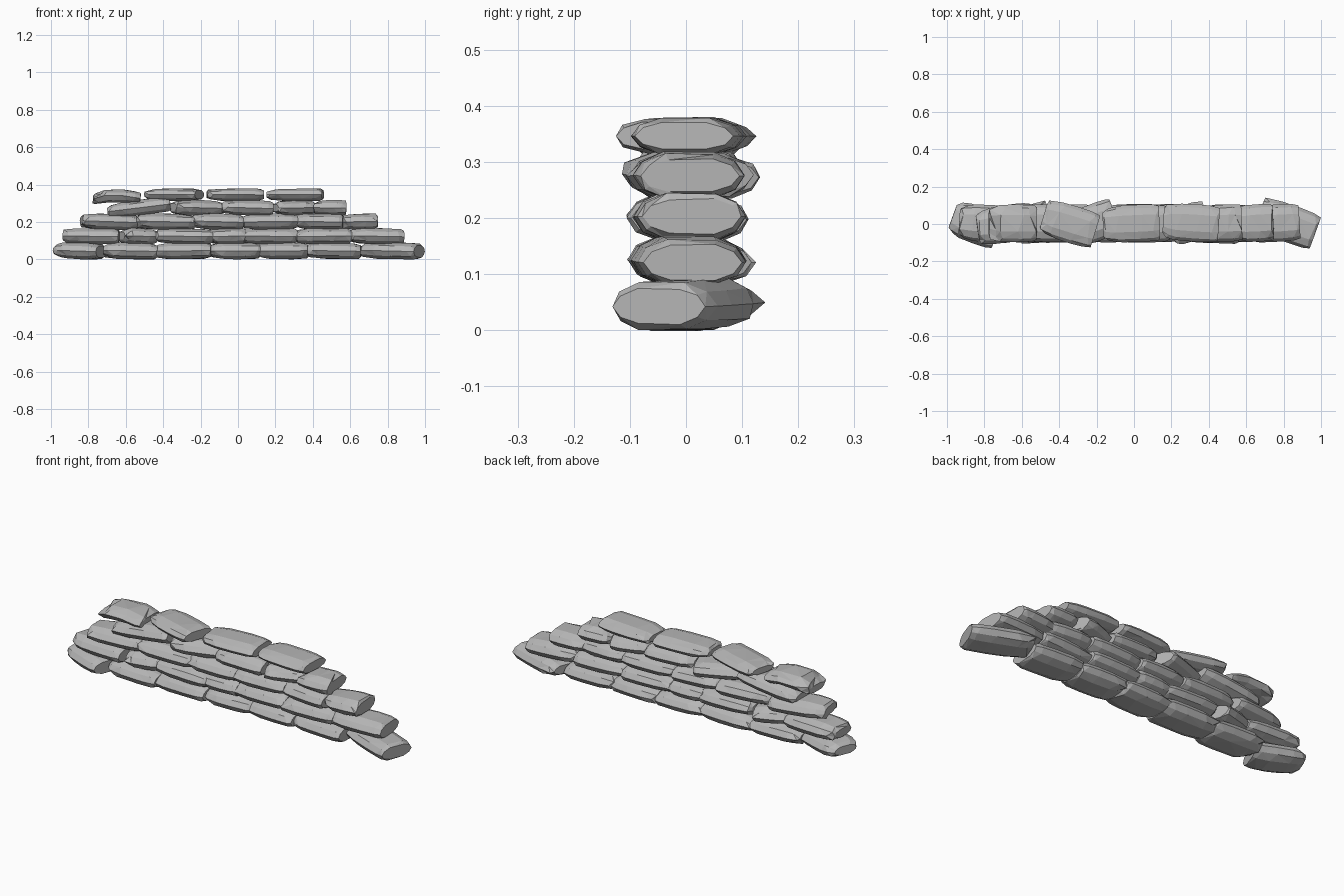
import bpy, bmesh, math, random
from mathutils import Matrix, Vector

random.seed(4)
cube = bpy.data.objects.get("Cube")
if cube:
    bpy.data.objects.remove(cube, do_unlink=True)

grey = bpy.data.materials.new("stone_grey")
grey.use_nodes = True
grey.diffuse_color = (0.47, 0.47, 0.47, 1)
bsdf = grey.node_tree.nodes["Principled BSDF"]
bsdf.inputs["Base Color"].default_value = grey.diffuse_color
bsdf.inputs["Roughness"].default_value = 0.9

# Pillow cross-section: one quarter, mirrored to the other three
quarter = [(1, 0), (0.83, 0.62), (0.45, 1)]
upper = quarter + [(-y, z) for y, z in reversed(quarter)]
section = upper + [(y, -z) for y, z in reversed(upper[1:-1])]

# Loft stations along the bag: position, width scale, height scale
stations = [(-1, 0.64, 0.5), (-0.86, 0.87, 0.8), (-0.45, 0.98, 0.97),
            (0.3, 1, 1), (0.8, 0.97, 0.95), (1, 0.88, 0.72)]

half_depth = 0.1


def sandbag(name, start, end, height, half_height, yaw, pitch, droop):
    """Loft one faceted bag that spans start..end along x once turned by yaw."""
    angle = math.radians(yaw)
    reach = (end - start) / 2 - half_depth * abs(math.sin(angle)) * 0.9
    half_length = reach / math.cos(angle)
    bm = bmesh.new()
    rings = []
    for t, wide, tall in stations:
        # The filled middle is lumpy, the ends stay square
        lump = 0.02 if abs(t) < 1 else 0
        sag = droop * max(0, 0.3 - t) ** 2
        ring = []
        for y, z in section:
            shift = random.uniform(-lump, lump)
            dent = random.uniform(0.91, 1.02)
            ring.append(bm.verts.new((t * half_length + shift,
                                      y * wide * half_depth,
                                      z * tall * half_height * dent - sag)))
        rings.append(ring)
    for ring, after in zip(rings, rings[1:]):
        for i in range(len(section)):
            bm.faces.new((ring[i - 1], ring[i], after[i], after[i - 1]))
    # Split the warped sides into crisp facets, then close the ends
    bmesh.ops.triangulate(bm, faces=bm.faces[:])
    bm.faces.new(rings[0])
    bm.faces.new(rings[-1])
    bmesh.ops.recalc_face_normals(bm, faces=bm.faces)
    turn = (Matrix.Rotation(angle, 4, 'Z')
            @ Matrix.Rotation(math.radians(-pitch), 4, 'Y'))
    place = Vector(((start + end) / 2, random.uniform(-0.002, 0.008), height))
    bm.transform(Matrix.Translation(place) @ turn)
    mesh = bpy.data.meshes.new(name)
    bm.to_mesh(mesh)
    bm.free()
    mesh.materials.append(grey)
    obj = bpy.data.objects.new(name, mesh)
    bpy.context.collection.objects.link(obj)


def course(name, height, half_height, joints, overlap=0.02,
           yaws={}, pitches={}, droop=0):
    """Lay a row of bags between joints; a few bags are knocked askew."""
    for k, (start, end) in enumerate(zip(joints, joints[1:])):
        sandbag(f"{name}_sandbag_{k + 1}", start, end + overlap,
                height, half_height,
                yaws.get(k, random.uniform(-4, 4)),
                pitches.get(k, random.uniform(-2, 1)),
                droop if k == 0 else 0)


# Five courses, each shorter than the one below
course("bottom", 0.046, 0.045,
       [-1, -0.72, -0.45, -0.16, 0.1, 0.36, 0.64, 0.98],
       yaws={0: -20, 6: -20})
course("second", 0.124, 0.044,
       [-0.94, -0.65, -0.44, -0.15, 0.02, 0.3, 0.59, 0.87],
       yaws={1: 17})
course("third", 0.202, 0.044,
       [-0.85, -0.55, -0.25, 0.01, 0.3, 0.55, 0.73],
       yaws={0: 8})
course("fourth", 0.276, 0.042,
       [-0.7, -0.38, -0.09, 0.17, 0.4, 0.56],
       yaws={1: 20, 3: 18}, pitches={0: 7})
course("top", 0.346, 0.034,
       [-0.77, -0.51, -0.17, 0.15, 0.47], overlap=-0.01,
       yaws={1: -17}, pitches={0: -9}, droop=0.03)
